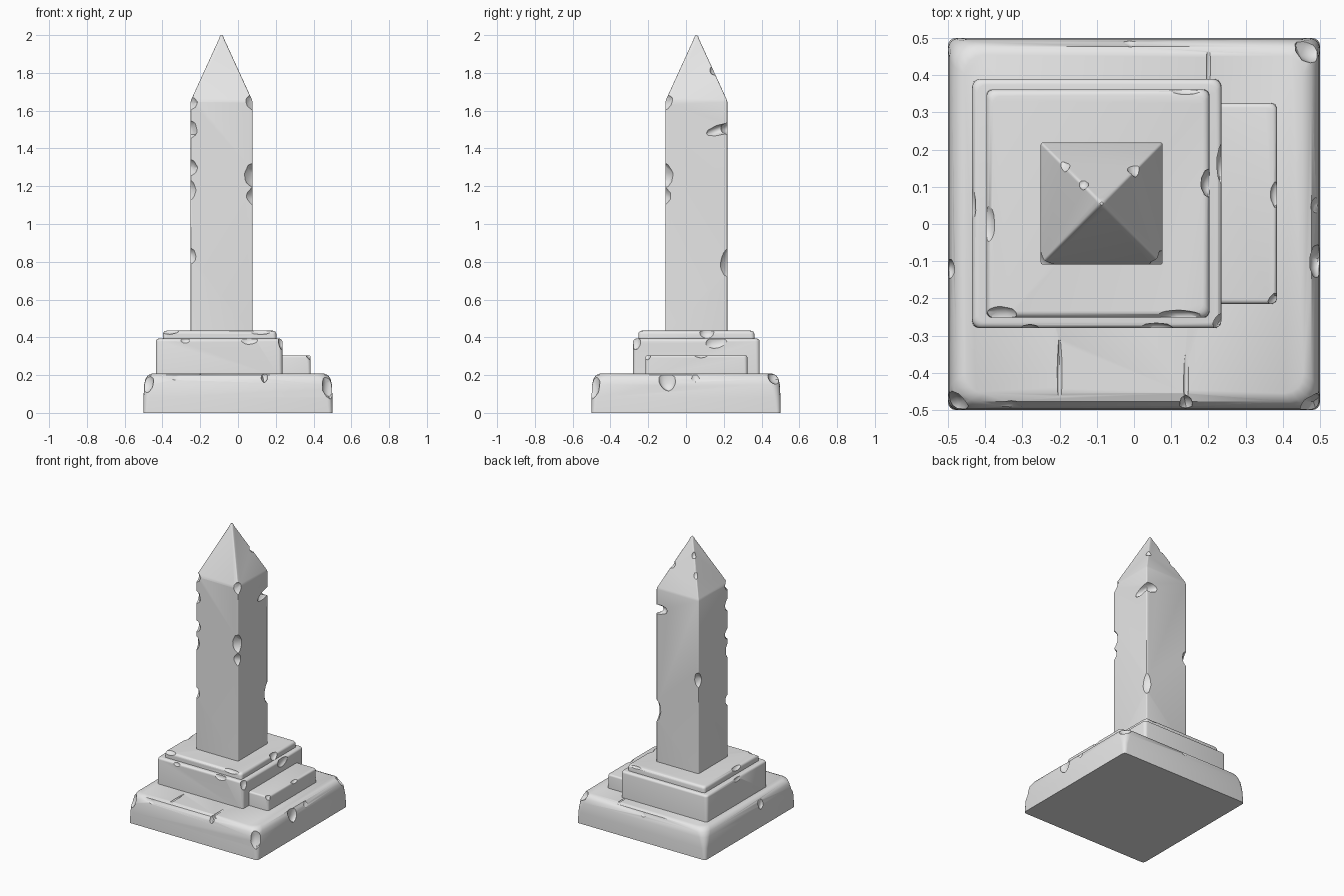
import bpy, bmesh, math, random
from mathutils import Matrix, Vector, Euler

if "Cube" in bpy.data.objects:
    bpy.data.objects.remove(bpy.data.objects["Cube"])

random.seed(4)
stone = bpy.data.materials.new("grey stone")
stone.diffuse_color = (0.8, 0.8, 0.8, 1)
stone.use_nodes = True
stone.node_tree.nodes["Principled BSDF"].inputs["Base Color"].default_value = stone.diffuse_color


def to_object(name, bm):
    bmesh.ops.recalc_face_normals(bm, faces=bm.faces)
    me = bpy.data.meshes.new(name)
    bm.to_mesh(me)
    bm.free()
    ob = bpy.data.objects.new(name, me)
    bpy.context.collection.objects.link(ob)
    me.materials.append(stone)
    return ob


def loft(name, cx, cy, rings, n=4):
    """Stack of rounded rectangles: (z, half x, half y, corner radius)."""
    bm = bmesh.new()
    loops = []
    for z, hx, hy, r in rings:
        loop = []
        for q, (sx, sy) in enumerate(((1, 1), (-1, 1), (-1, -1), (1, -1))):
            for i in range(n + 1):
                a = (q + i / n) * math.pi / 2
                loop.append(bm.verts.new((cx + sx * (hx - r) + r * math.cos(a),
                                          cy + sy * (hy - r) + r * math.sin(a), z)))
        loops.append(loop)
    for a, b in zip(loops, loops[1:]):
        for i in range(len(a)):
            j = (i + 1) % len(a)
            bm.faces.new((a[i], a[j], b[j], b[i]))
    bm.faces.new(loops[0][::-1])
    bm.faces.new(loops[-1])
    return to_object(name, bm)


def slab(name, x0, x1, y0, y1, z0, z1, b, r):
    """Worn block with a rounded top edge."""
    hx, hy = (x1 - x0) / 2, (y1 - y0) / 2
    rings = [(z0, hx, hy, r)]
    for i in range(5):
        a = i / 4 * math.pi / 2
        k = b * (1 - math.cos(a))
        rings.append((z1 - b + b * math.sin(a), hx - k, hy - k, r + b * 0.3))
    return loft(name, (x0 + x1) / 2, (y0 + y1) / 2, rings)


def carve(ob, chips):
    """Cut ellipsoids (x, y, z, rx, ry, rz, tilt) out of a part."""
    bm = bmesh.new()
    for x, y, z, rx, ry, rz, tilt in chips:
        m = (Matrix.Translation((x, y, z))
             @ Euler((tilt, tilt * 0.6, 0)).to_matrix().to_4x4()
             @ Matrix.Diagonal((rx, ry, rz, 1)))
        vs = bmesh.ops.create_icosphere(bm, subdivisions=2, radius=1)["verts"]
        for v in vs:
            v.co = m @ (v.co * random.uniform(0.93, 1.05))
    cutter = to_object("chip_cutter", bm)
    cutter.hide_render = True
    mod = ob.modifiers.new("chips", "BOOLEAN")
    mod.operation, mod.solver, mod.object = "DIFFERENCE", "EXACT", cutter
    mod.use_self = True
    bpy.context.view_layer.objects.active = ob
    bpy.ops.object.modifier_apply(modifier=mod.name)
    bpy.data.objects.remove(cutter, do_unlink=True)


# base slab: square foot, corners worn away towards the top
base = loft("base", 0, 0, [(0, .5, .5, .02), (.08, .5, .5, .03), (.15, .497, .497, .05),
                           (.18, .49, .49, .06), (.2, .477, .477, .06), (.208, .455, .455, .05)])
carve(base, [
    (.50, -.10, .19, .03, .05, .08, .1), (.50, .05, .20, .025, .03, .04, 0),
    (-.50, -.12, .17, .02, .03, .05, 0), (-.01, .50, .20, .03, .025, .03, 0),
    (-.33, -.50, .20, .05, .025, .03, 0), (.14, -.49, .20, .02, .03, .04, 0),
    (.49, .48, .20, .06, .05, .05, 0), (.49, -.50, .16, .045, .045, .09, 0),
    (-.49, -.50, .17, .045, .05, .07, 0),
    (-.2, -.40, .21, .007, .10, .008, 0), (.14, -.41, .21, .007, .09, .008, .05),
    (.2, .42, .21, .006, .07, .008, 0)])

# side step
step = slab("side_step", .18, .385, -.215, .325, .19, .305, .012, .015)
carve(step, [(.385, .08, .31, .02, .04, .02, 0), (.385, -.21, .31, .025, .025, .03, .2)])

# lower and upper plinth tiers
lower = slab("lower_plinth", -.435, .235, -.28, .39, .19, .393, .015, .018)
carve(lower, [
    (.24, .16, .38, .02, .06, .04, .2), (.24, -.27, .38, .03, .03, .05, 0),
    (.06, -.285, .39, .05, .02, .03, 0), (-.28, -.285, .39, .03, .015, .025, 0),
    (-.44, .05, .39, .015, .05, .025, 0)])
upper = slab("upper_plinth", -.397, .203, -.252, .362, .38, .435, .018, .015)
carve(upper, [
    (.205, .11, .43, .025, .04, .04, 0), (-.397, .0, .44, .025, .06, .025, 0),
    (.12, -.25, .44, .07, .02, .025, 0), (-.36, -.25, .44, .05, .03, .025, 0),
    (.14, .362, .44, .05, .015, .02, 0)])

# obelisk shaft with pointed cap
CX, CY, H = -.087, .055, .164
shaft = loft("obelisk", CX, CY, [(.42, H, H, .006), (1.645, H, H, .006), (1.66, H - .004, H - .004, .006),
                                 (1.975, .016, .016, .008), (1.992, .010, .010, .009), (2.0, .004, .004, .0035)])


def corner(sx, sy, z, reach, half, tilt=0):
    o = H + .9 * reach
    return (CX + sx * o, CY + sy * o, z, 2 * reach, 2 * reach, half / .77, tilt)


carve(shaft, [
    corner(1, -1, 1.26, .055, .075, .1), corner(1, -1, 1.15, .04, .05, -.2),
    corner(1, -1, 1.645, .05, .055, .2), corner(-1, -1, 1.645, .045, .045, -.2),
    corner(-1, -1, 1.50, .045, .05, .2), corner(-1, -1, 1.30, .045, .05),
    corner(-1, -1, 1.18, .035, .06), corner(-1, -1, .83, .04, .045, .2),
    corner(-1, 1, 1.09, .04, .06), corner(1, 1, .79, .042, .09),
    # long gash at the upper back right edge
    (.10, .20, 1.50, .06, .11, .03, .25), (.06, .24, 1.51, .075, .06, .035, .2),
    # nicks on the cap's back edges
    (-.20, .17, 1.80, .035, .035, .035, .3), (.012, .158, 1.82, .035, .035, .035, -.2),
    (-.14, .11, 1.905, .02, .02, .03, 0)])

# soft worn shading with sharp arrises kept
parts = (base, step, lower, upper, shaft)
bpy.ops.object.select_all(action="DESELECT")
for ob in parts:
    ob.select_set(True)
bpy.context.view_layer.objects.active = base
bpy.ops.object.shade_smooth_by_angle(angle=math.radians(35))
